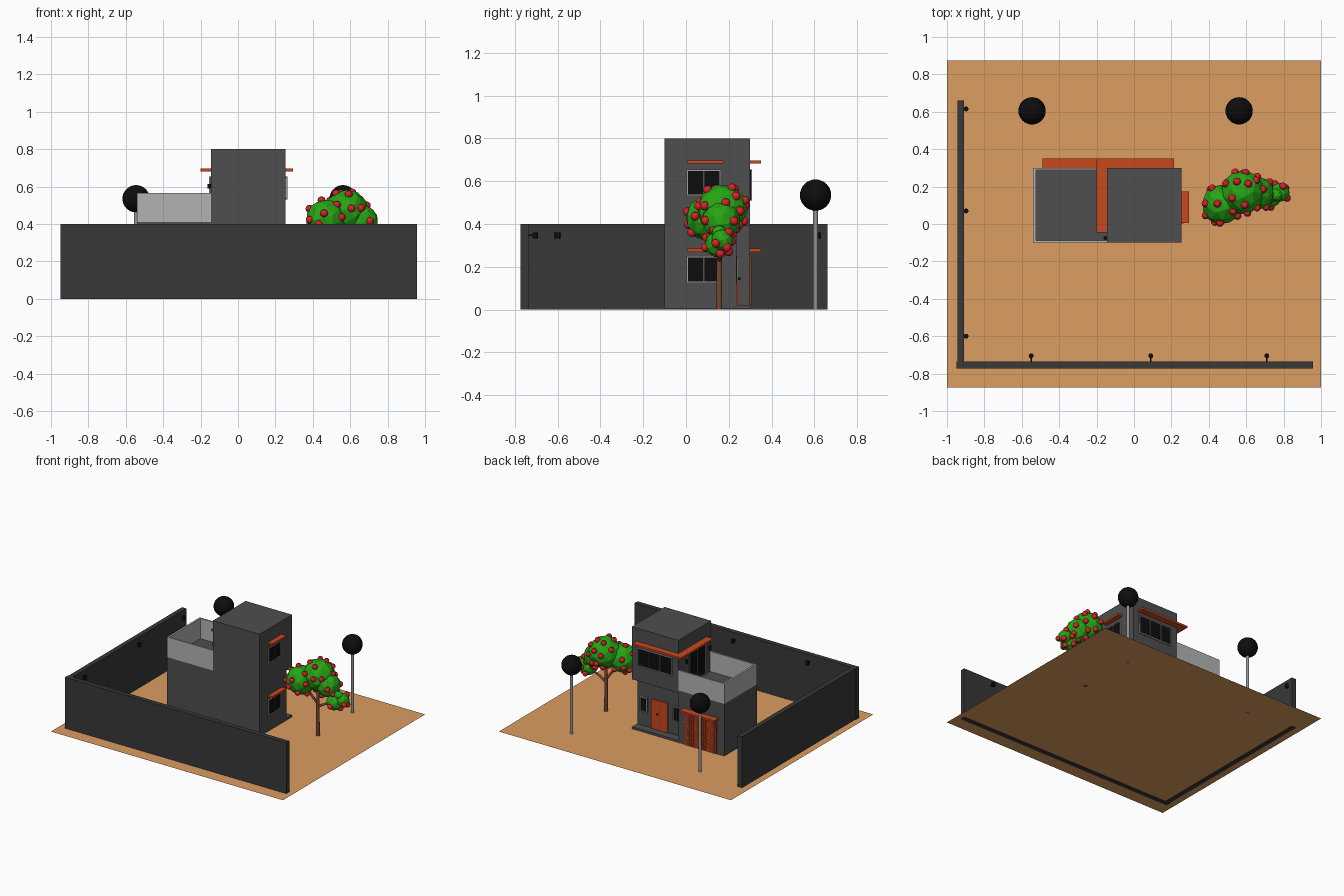
import bpy, random
from mathutils import Vector

if "Cube" in bpy.data.objects:
    bpy.data.objects.remove(bpy.data.objects["Cube"])

random.seed(4)


def mat(name, r, g, b):
    m = bpy.data.materials.new(name)
    m.diffuse_color = (r, g, b, 1)
    m.use_nodes = True
    m.node_tree.nodes["Principled BSDF"].inputs["Base Color"].default_value = m.diffuse_color
    return m


SAND = mat("sand", .72, .34, .12)
WALL = mat("dark_wall", .04, .04, .04)
HOUSE = mat("house_grey", .08, .077, .08)
LIGHT = mat("light_grey", .45, .45, .45)
FRAME = mat("frame_grey", .35, .35, .35)
POLE = mat("pole_grey", .3, .3, .3)
BLACK = mat("black", .004, .004, .004)
ORANGE = mat("orange", .58, .065, .013)
BRICK = mat("dark_orange", .3, .035, .01)
LEAF = mat("leaf", .02, .38, .007)
RED = mat("red", .7, .015, .025)
BARK = mat("bark", .19, .06, .03)


def finish(name, m, smooth=False):
    o = bpy.context.object
    o.name = name
    o.data.materials.append(m)
    if smooth:
        bpy.ops.object.shade_smooth_by_angle()
    return o


def box(name, lo, hi, m):
    lo, hi = Vector(lo), Vector(hi)
    bpy.ops.mesh.primitive_cube_add(size=1, location=(lo + hi) / 2)
    o = finish(name, m)
    o.scale = hi - lo
    return o


def rod(name, a, b, r, m, r2=None):
    a, b = Vector(a), Vector(b)
    d = b - a
    bpy.ops.mesh.primitive_cone_add(vertices=16, radius1=r, radius2=r2 or r,
                                    depth=d.length, location=(a + b) / 2,
                                    rotation=d.to_track_quat('Z', 'Y').to_euler())
    return finish(name, m, True)


def ball(name, c, r, m, seg=24):
    bpy.ops.mesh.primitive_uv_sphere_add(segments=seg, ring_count=seg // 2, radius=r, location=c)
    return finish(name, m, True)


def panel(name, axis, plane, out, u, z, depth, m):
    """Thin box lying on a wall: axis 0 = wall facing x, 1 = wall facing y."""
    p = sorted((plane - .005 * out, plane + depth * out))
    if axis == 0:
        return box(name, (p[0], u[0], z[0]), (p[1], u[1], z[1]), m)
    return box(name, (u[0], p[0], z[0]), (u[1], p[1], z[1]), m)


def window(name, axis, plane, out, u, z, panes):
    panel(name + "_glass", axis, plane, out, u, z, .003, BLACK)
    t = .007
    for zz in ((z[0], z[0] + t), (z[1] - t, z[1])):
        panel(name + "_rail", axis, plane, out, u, zz, .009, FRAME)
    for i in range(panes + 1):
        c = u[0] + t / 2 + (u[1] - u[0] - t) * i / panes
        edge = i in (0, panes)
        panel(name + "_stile", axis, plane, out, (c - t / 2, c + t / 2), (z[0] + t, z[1] - t),
              .009, FRAME if edge else HOUSE)


# ground sheet
bpy.ops.mesh.primitive_plane_add(size=1, location=(0, 0, .003))
finish("ground", SAND).scale = (2, 1.75, 1)

# yard walls
box("front_wall", (-.95, -.772, 0), (.957, -.735, .4), WALL)
box("left_wall", (-.945, -.735, 0), (-.908, .66, .4), WALL)

# small wall lights
for x in (-.55, .09, .71):
    rod("wall_light", (x, -.705, .333), (x, -.705, .36), .013, BLACK)
    box("light_bracket", (x - .004, -.737, .343), (x + .004, -.705, .351), BLACK)
for y in (-.6, .07, .615):
    rod("wall_light", (-.898, y, .333), (-.898, y, .36), .013, BLACK)

# house masses: recessed ground floor, upper floor, garage
box("ground_floor", (-.145, -.1, .004), (.255, .235, .39), HOUSE)
box("upper_floor", (-.145, -.1, .39), (.255, .3, .8), HOUSE)
box("entry_step", (-.145, .235, .004), (.255, .3, .02), HOUSE)
box("garage", (-.54, -.1, .004), (-.145, .3, .41), HOUSE)

# terrace parapet
box("parapet_left", (-.54, -.1, .41), (-.525, .3, .567), LIGHT)
box("parapet_back", (-.525, .288, .41), (-.145, .3, .567), LIGHT)
box("parapet_front", (-.525, -.1, .41), (-.145, -.088, .567), LIGHT)

# canopies
box("canopy_back", (-.2, .3, .682), (.215, .35, .697), ORANGE)
box("canopy_terrace", (-.2, -.045, .682), (-.145, .3, .697), ORANGE)
box("canopy_garage", (-.49, .3, .27), (-.19, .35, .285), ORANGE)
for z in (.27, .682):
    box("canopy_right", (.255, .005, z), (.295, .175, z + .015), ORANGE)

# windows
window("right_upper_window", 0, .255, 1, (.003, .163), (.53, .655), 2)
window("right_lower_window", 0, .255, 1, (.003, .163), (.125, .25), 2)
window("back_upper_window", 1, .3, 1, (-.092, .205), (.51, .655), 3)
window("entry_window_a", 1, .235, 1, (.165, .23), (.125, .245), 2)
window("entry_window_b", 1, .235, 1, (-.12, -.055), (.125, .245), 2)
window("terrace_door", 0, -.145, -1, (-.03, .17), (.412, .655), 2)
for y in (-.075, .21):
    rod("terrace_light", (-.154, y, .59), (-.154, y, .615), .01, BLACK)

# front door and garage door with brick pattern
panel("entry_door", 1, .235, 1, (-.01, .13), (.02, .25), .008, ORANGE)
panel("door_split", 1, .235, 1, (.058, .062), (.02, .25), .009, BRICK)
ball("door_knob", (.075, .248, .145), .007, BLACK, 12)
panel("garage_door", 1, .3, 1, (-.477, -.205), (.004, .25), .004, BRICK)
brick = box("garage_door_tiles", (-.475, .302, .008), (-.4605, .307, .0195), ORANGE)
bpy.ops.object.transform_apply(location=False, rotation=False, scale=True)
for n, off in ((15, (.018, 0, 0)), (16, (0, 0, .015))):
    a = brick.modifiers.new("repeat", 'ARRAY')
    a.count = n
    a.use_relative_offset = False
    a.use_constant_offset = True
    a.constant_offset_displace = off

# lamp posts
for x in (-.545, .562):
    rod("lamp_post", (x, .605, 0), (x, .605, .48), .011, POLE)
    ball("lamp_globe", (x, .605, .535), .073, BLACK, 32)

# tree trunk and branches
rod("trunk", (.58, .155, 0), (.58, .155, .4), .014, BARK, .011)
rod("branch_right", (.58, .155, .23), (.73, .155, .31), .01, BARK, .006)
rod("branch_left", (.58, .155, .25), (.48, .11, .4), .01, BARK, .006)

# faceted foliage
blobs = [((.47, .105, .425), .108), ((.58, .17, .468), .118), ((.66, .165, .415), .09),
         ((.73, .15, .305), .062), ((.78, .17, .325), .052), ((.76, .155, .36), .035)]
for c, r in blobs:
    bpy.ops.mesh.primitive_ico_sphere_add(subdivisions=2, radius=r, location=c)
    finish("foliage", LEAF).rotation_euler = [random.uniform(0, 3) for _ in range(3)]

# fruit spread over the outside of the foliage
fruit = []
for (c, r), n in zip(blobs, (14, 15, 8, 3, 4, 0)):
    made = tries = 0
    while made < n and tries < 300:
        tries += 1
        d = Vector([random.gauss(0, 1) for _ in range(3)]).normalized()
        p = Vector(c) + d * r * .97
        clear = all((p - Vector(k)).length > s * .95 for k, s in blobs if k != c)
        if clear and all((p - q).length > .055 for q in fruit):
            fruit.append(p)
            ball("fruit", p, .021, RED, 12)
            made += 1
